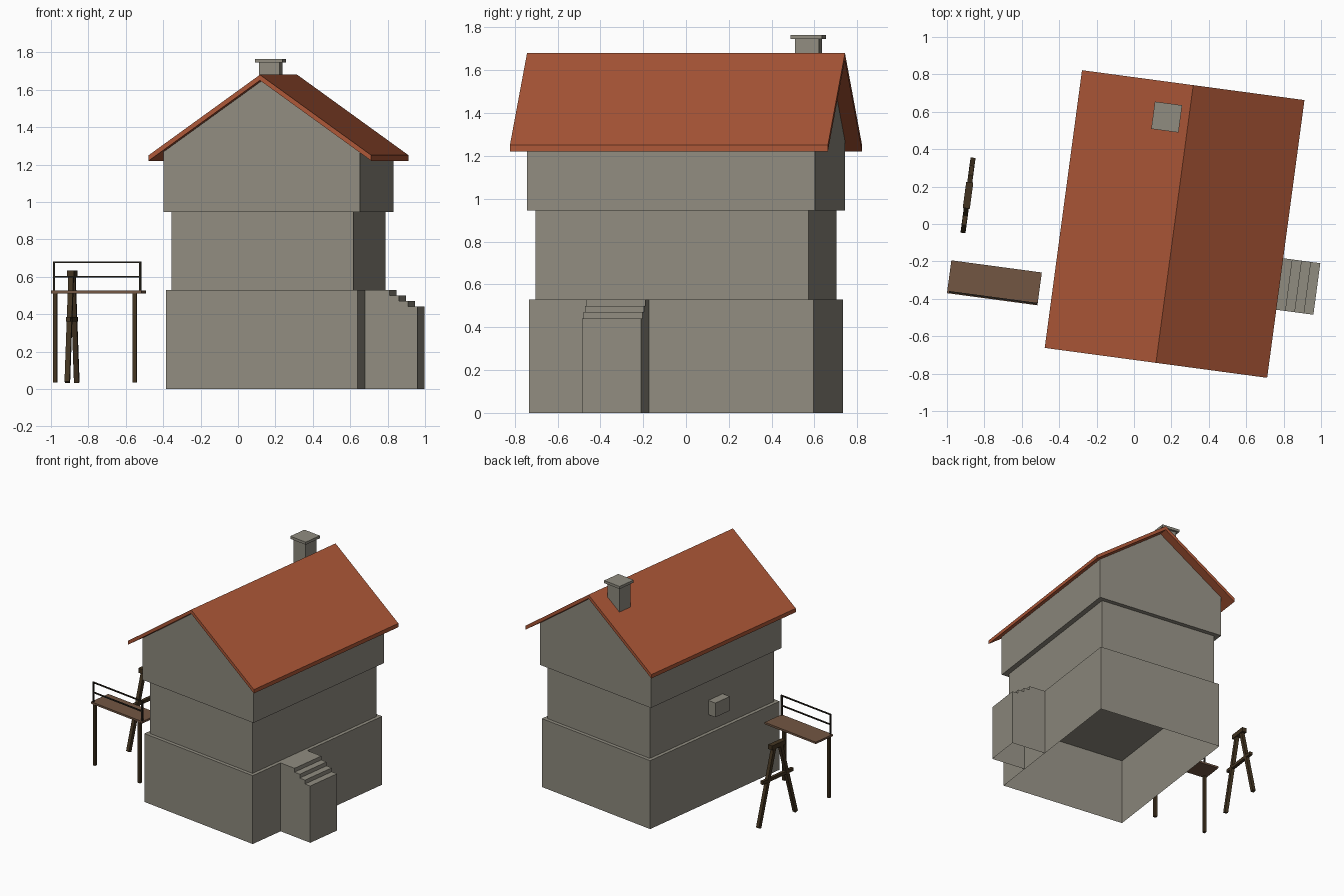
import bpy, bmesh, math
from mathutils import Matrix

if "Cube" in bpy.data.objects:
    bpy.data.objects.remove(bpy.data.objects["Cube"])

# Everything is built square, then turned slightly about z
PLACE = Matrix.Translation((0.217, 0, 0)) @ Matrix.Rotation(math.radians(-7.65), 4, 'Z')


def material(name, rgb):
    m = bpy.data.materials.new(name)
    lin = [(c / 255 / 12.92) if c < 11 else ((c / 255 + 0.055) / 1.055) ** 2.4 for c in rgb]
    m.diffuse_color = (*lin, 1)
    m.use_nodes = True
    m.node_tree.nodes["Principled BSDF"].inputs["Base Color"].default_value = m.diffuse_color
    return m


STONE = material("grey_stone", (144, 140, 128))
TILE = material("red_roof_tile", (172, 87, 55))
PLANK = material("brown_plank", (114, 86, 66))
TIMBER = material("dark_timber", (66, 52, 33))
RAIL = material("black_rail", (42, 37, 29))


def finish(name, bm, mat, local=Matrix.Identity(4)):
    me = bpy.data.meshes.new(name)
    bm.to_mesh(me)
    bm.free()
    me.materials.append(mat)
    ob = bpy.data.objects.new(name, me)
    ob.matrix_world = PLACE @ local
    bpy.context.collection.objects.link(ob)


def prism(name, profile, y0, y1, mat, skip=()):
    """Extrude a counter-clockwise x-z profile along y, leaving out skipped sides."""
    bm = bmesh.new()
    f = [bm.verts.new((x, y0, z)) for x, z in profile]
    b = [bm.verts.new((x, y1, z)) for x, z in profile]
    bm.faces.new(f)
    bm.faces.new(b[::-1])
    n = len(f)
    for i in range(n):
        if i not in skip:
            j = (i + 1) % n
            bm.faces.new((f[i], b[i], b[j], f[j]))
    finish(name, bm, mat)


def box(name, centre, size, mat, tilt=0.0):
    bm = bmesh.new()
    bmesh.ops.create_cube(bm, size=1, matrix=Matrix.Diagonal((*size, 1)))
    finish(name, bm, mat, Matrix.Translation(centre) @ Matrix.Rotation(tilt, 4, 'X'))


# House storeys, the lowest open underneath
prism("ground_storey", [(-.517, 0), (.517, 0), (.517, .53), (-.517, .53)],
      -.671, .671, STONE, skip=(0,))
prism("middle_storey", [(-.49, .53), (.49, .53), (.49, .945), (-.49, .945)],
      -.644, .644, STONE, skip=(0, 2))
prism("gabled_storey", [(-.53, .945), (.53, .945), (.53, 1.268), (0, 1.648), (-.53, 1.268)],
      -.678, .678, STONE)

# Roof
prism("roof", [(-.6, 1.22), (0, 1.65), (.6, 1.22), (.6, 1.25), (0, 1.68), (-.6, 1.25)],
      -.749, .749, TILE)

# Chimney
box("chimney_shaft", (-.118, .561, 1.6325), (.113, .113, .225), STONE)
box("chimney_cap", (-.118, .561, 1.755), (.147, .147, .02), STONE)

# Side steps against the right wall, open underneath
steps = [(.517, 0), (.80, 0)]
for i in range(4):
    z = .44 + .03 * i
    steps += [(.80 - .05 * i, z), (.75 - .05 * i if i < 3 else .517, z)]
prism("side_steps", steps, -.382, -.104, STONE, skip=(0, len(steps) - 1))

# Small block on the left wall
box("wall_block", (-.521, -.037, .717), (.072, .15, .11), STONE)

# Raised platform with railing on its front edge
box("platform_deck", (-.913, -.440, .518), (.488, .177, .015), PLANK)
for side, leg_x, post_x in (("left", -1.136, -1.142), ("right", -.707, -.677)):
    box(f"platform_leg_{side}", (leg_x, -.512, .273), (.022, .022, .475), TIMBER)
    box(f"rail_post_{side}", (post_x, -.520, .602), (.011, .011, .156), RAIL)
for label, z in (("lower", .60), ("upper", .677)):
    box(f"rail_{label}", (-.9095, -.520, z), (.476, .009, .009), RAIL)

# Trestle: two leaning legs, a cap beam and a crossbar
TX, TY = -1.115, .005
lean = math.atan2(.16, .585)
for label, s in (("front", -1), ("back", 1)):
    box(f"trestle_leg_{label}", (TX, TY + s * .11, .328), (.027, .027, .606), TIMBER, s * lean)
box("trestle_cap", (TX, TY, .617), (.038, .14, .035), TIMBER)
box("trestle_crossbar", (TX, TY, .373), (.024, .32, .024), TIMBER)
